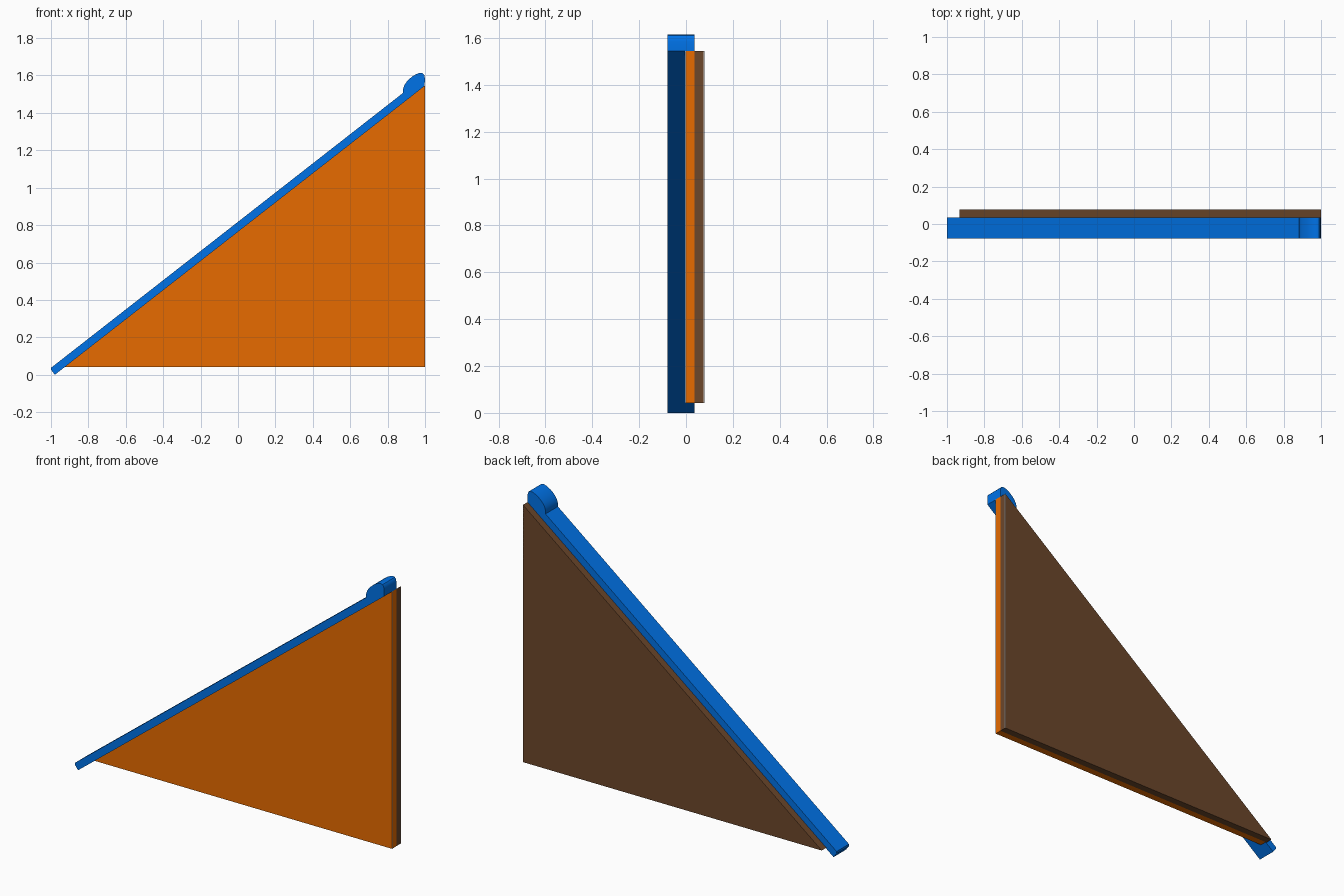
import bpy, bmesh, math

if "Cube" in bpy.data.objects:
    bpy.data.objects.remove(bpy.data.objects["Cube"])


def material(name, rgb):
    m = bpy.data.materials.new(name)
    m.diffuse_color = (*rgb, 1)
    m.use_nodes = True
    m.node_tree.nodes["Principled BSDF"].inputs["Base Color"].default_value = m.diffuse_color
    return m


BLUE = material("blue", (0.0, 0.175, 0.83))
ORANGE = material("orange", (0.80, 0.147, 0.0))
BROWN = material("brown", (0.15, 0.063, 0.024))
PALE = material("pale_grey", (0.6, 0.6, 0.6))


def extrude_profile(name, points, y0, y1, mat, smooth=False):
    """Extrude an (x, z) outline from y0 to y1."""
    bm = bmesh.new()
    face = bm.faces.new([bm.verts.new((x, y0, z)) for x, z in points])
    res = bmesh.ops.extrude_face_region(bm, geom=[face])
    verts = [g for g in res["geom"] if isinstance(g, bmesh.types.BMVert)]
    bmesh.ops.translate(bm, verts=verts, vec=(0, y1 - y0, 0))
    bmesh.ops.recalc_face_normals(bm, faces=bm.faces)
    mesh = bpy.data.meshes.new(name)
    bm.to_mesh(mesh)
    bm.free()
    mesh.materials.append(mat)
    ob = bpy.data.objects.new(name, mesh)
    bpy.context.collection.objects.link(ob)
    if smooth:
        bpy.ops.object.select_all(action="DESELECT")
        ob.select_set(True)
        bpy.context.view_layer.objects.active = ob
        bpy.ops.object.shade_smooth_by_angle(angle=math.radians(35))
    return ob


FRONT, MID, BACK = -0.078, 0.036, 0.078

# Two triangular panels, back to back
triangle = [(-0.932, 0.042), (0.999, 0.042), (0.999, 1.545)]
extrude_profile("front_panel", triangle, -0.005, MID, ORANGE)
extrude_profile("back_panel", triangle, MID, BACK, BROWN)

# Thin pale edging on the upright edges of the panels
for name, y in (("front_edging", -0.005), ("back_edging", BACK - 0.004)):
    extrude_profile(name, [(0.997, 0.042), (1.0, 0.042), (1.0, 1.544), (0.997, 1.542)],
                    y, y + 0.004, PALE)

# Sloping rail along the top edge of the panels
slope = math.atan2(1.545 - 0.042, 1.925)
c, s = math.cos(slope), math.sin(slope)


def on_slope(t, h):
    """Point t along the slope from the foot, h above it."""
    return (-0.979 + t * c - h * s, t * s + h * c)


rail = [on_slope(0, 0), on_slope(2.43, 0), on_slope(2.43, 0.042),
        on_slope(0.008, 0.042), on_slope(0, 0.034)]
extrude_profile("top_rail", rail, FRONT, MID, BLUE)

# Rounded stop at the high end of the rail
cap = [(0.998, 1.544), (0.999, 1.585), (0.996, 1.602), (0.989, 1.611),
       (0.979, 1.614), (0.966, 1.612), (0.949, 1.605), (0.931, 1.594),
       (0.913, 1.579), (0.898, 1.562), (0.888, 1.545), (0.883, 1.528),
       (0.883, 1.498), (0.925, 1.487)]
extrude_profile("end_stop", cap, FRONT, MID, BLUE, smooth=True)
